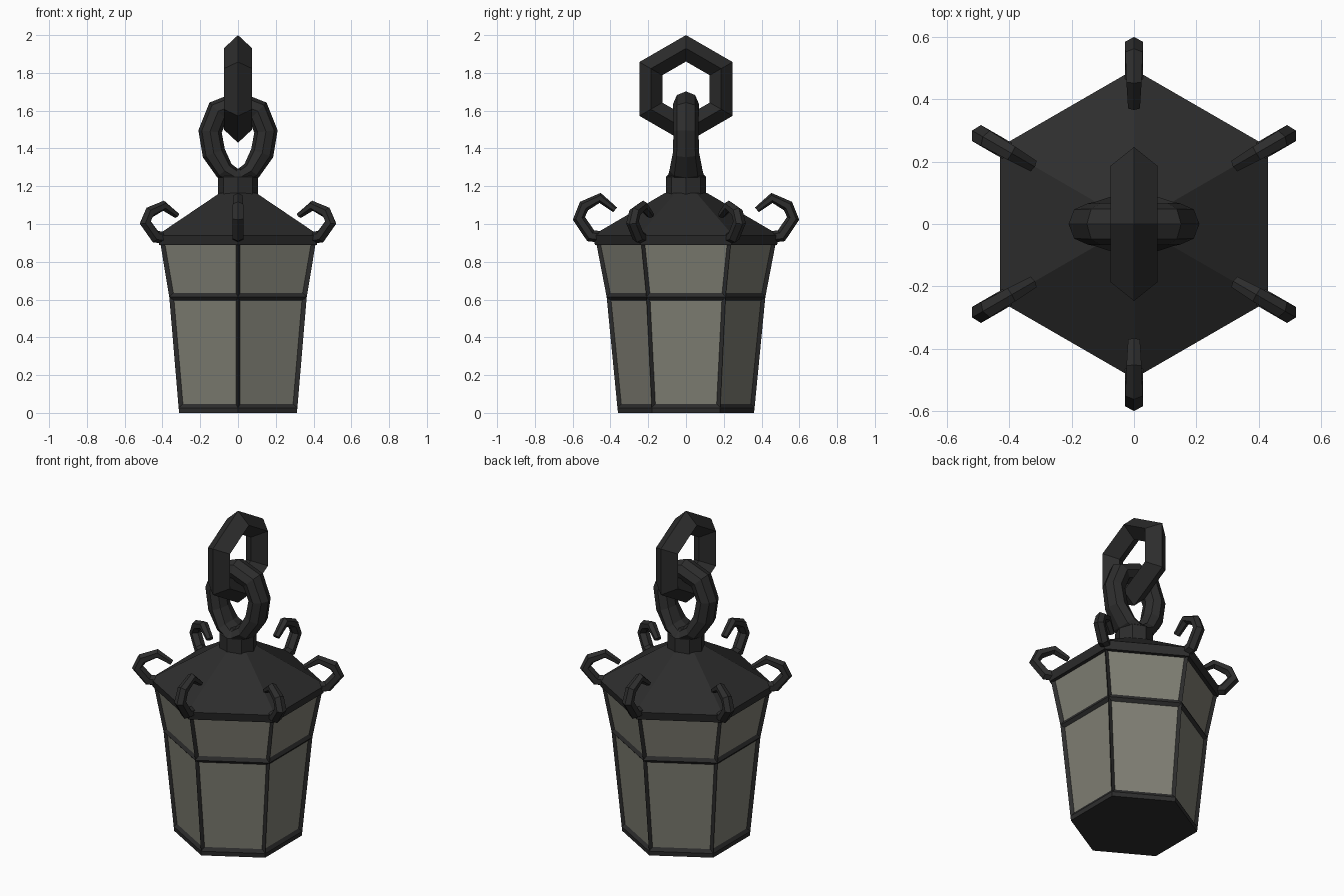
import bpy, bmesh, math
from mathutils import Vector, Matrix

if "Cube" in bpy.data.objects:
    bpy.data.objects.remove(bpy.data.objects["Cube"])


def material(name, rgb):
    m = bpy.data.materials.new(name)
    m.diffuse_color = (*rgb, 1)
    m.use_nodes = True
    m.node_tree.nodes["Principled BSDF"].inputs["Base Color"].default_value = m.diffuse_color
    return m


IRON = material("dark_iron", (0.026, 0.026, 0.026))
GLASS = material("dull_glass", (0.215, 0.213, 0.175))


def finish(bm, name, mats=(IRON,)):
    bmesh.ops.recalc_face_normals(bm, faces=bm.faces)
    me = bpy.data.meshes.new(name)
    bm.to_mesh(me)
    bm.free()
    for m in mats:
        me.materials.append(m)
    ob = bpy.data.objects.new(name, me)
    bpy.context.collection.objects.link(ob)
    return ob


def skin(bm, rings, closed=False):
    """Join rings of vertices into a tube, capped unless closed."""
    n = len(rings[0])
    pairs = list(zip(rings, rings[1:]))
    if closed:
        pairs.append((rings[-1], rings[0]))
    sides = []
    for a, b in pairs:
        sides.append([bm.faces.new((a[i], a[(i + 1) % n], b[(i + 1) % n], b[i]))
                      for i in range(n)])
    if not closed:
        bm.faces.new(rings[0][::-1])
        bm.faces.new(rings[-1])
    return sides


def stack(bm, profile, sides, start):
    """Polygonal loft up z from (radius, z) pairs."""
    rings = []
    for r, z in profile:
        rings.append([bm.verts.new((r * math.cos(start + math.tau * i / sides),
                                    r * math.sin(start + math.tau * i / sides), z))
                      for i in range(sides)])
    return skin(bm, rings)


def sweep(name, path, sides, angle, closed=False):
    """Tube along (u, z, half thickness, half width) in a vertical plane."""
    bm = bmesh.new()
    rot = Matrix.Rotation(angle, 3, 'Z')
    rings = []
    n = len(path)
    for k, (u, z, a, b) in enumerate(path):
        p = path[(k - 1) % n] if closed else path[max(k - 1, 0)]
        q = path[(k + 1) % n] if closed else path[min(k + 1, n - 1)]
        t = Vector((q[0] - p[0], 0, q[1] - p[1])).normalized()
        nor = Vector((t.z, 0, -t.x))
        ring = []
        for i in range(sides):
            th = math.tau * i / sides
            co = Vector((u, 0, z)) + nor * a * math.cos(th) + Vector((0, b * math.sin(th), 0))
            ring.append(bm.verts.new(rot @ co))
        rings.append(ring)
    skin(bm, rings, closed)
    return finish(bm, name)


HEX = math.radians(30)

# Lantern body: frame left by insetting each side, glass sunk into it
bm = bmesh.new()
sides = stack(bm, [(0.36, 0), (0.363, 0.027), (0.42, 0.613), (0.478, 0.915)], 6, HEX)
bmesh.ops.recalc_face_normals(bm, faces=bm.faces)
panes = sides[1] + sides[2]
bmesh.ops.inset_individual(bm, faces=panes, thickness=0.028, depth=-0.014)
for f in panes:
    f.material_index = 1
finish(bm, "lantern_body", (IRON, GLASS))

# Roof with a short upright eave
bm = bmesh.new()
stack(bm, [(0.482, 0.89), (0.495, 0.94), (0.11, 1.165)], 6, HEX)
finish(bm, "roof")

# Neck
bm = bmesh.new()
stack(bm, [(0.107, 1.12), (0.107, 1.25), (0.06, 1.29)], 8, 0)
finish(bm, "neck")

# Scroll hooks on the six corners; the front and back ones stand taller
scroll = [(0.40, 0.925, 0.030, 0.032), (0.505, 0.938, 0.034, 0.034),
          (0.567, 1.03, 0.033, 0.034), (0.540, 1.095, 0.031, 0.032),
          (0.455, 1.138, 0.027, 0.028), (0.375, 1.075, 0.016, 0.022)]
for i in range(6):
    k = 1.0 if i in (1, 4) else 0.82
    path = [(u, 0.91 + (z - 0.91) * k, a, b) for u, z, a, b in scroll]
    sweep(f"scroll_hook_{i + 1}", path, 6, HEX + i * math.pi / 3)

# Lower link: teardrop ring that widens into the neck
half = [(0.105, 1.597, 0.065, 0.068), (0.148, 1.49, 0.062, 0.066),
        (0.128, 1.375, 0.062, 0.070), (0.072, 1.282, 0.052, 0.088)]
ring = [(0, 1.637, 0.065, 0.068)] + half + [(0, 1.24, 0.052, 0.10)]
ring += [(-u, z, a, b) for u, z, a, b in reversed(half)]
sweep("lower_link", ring, 8, 0, closed=True)

# Upper link: six-sided ring with diamond section
link = [(0.215 * math.sin(math.tau * i / 6), 1.715 + 0.215 * math.cos(math.tau * i / 6),
         0.07, 0.075) for i in range(6)]
link = [(u, z, 0.07, b) for u, z, a, b in link]
sweep("upper_link", link, 4, math.pi / 2, closed=True)
